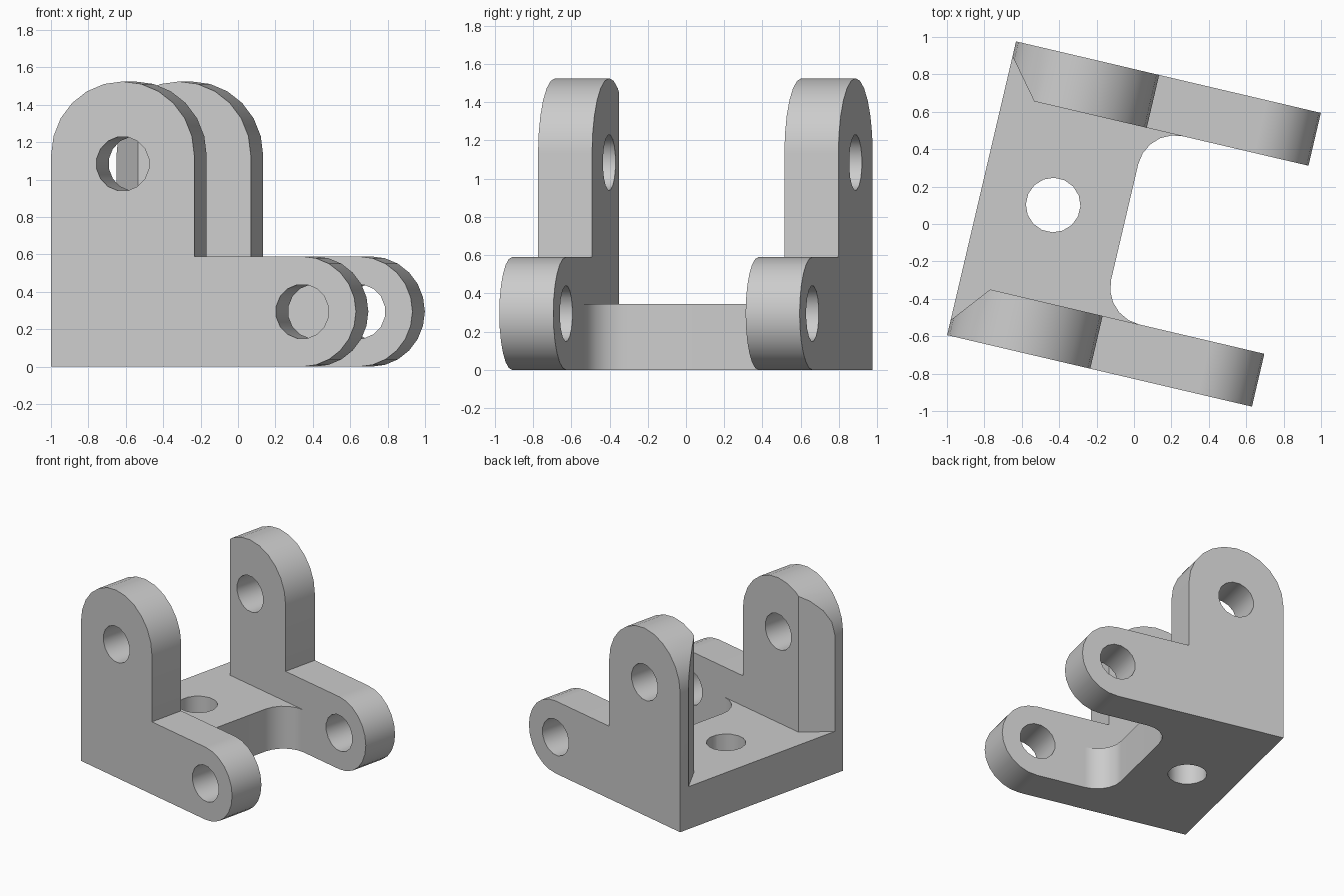
import bpy, bmesh
from math import sin, cos, pi, radians
from mathutils import Matrix, Vector

cube = bpy.data.objects.get("Cube")
if cube:
    bpy.data.objects.remove(cube, do_unlink=True)

# Main sizes, measured along the bracket's own length and width
LENGTH, WIDTH, WALL = 1.674, 1.613, 0.29
BASE_H, TALL_W, TALL_H, LOW_H = 0.345, 0.786, 1.525, 0.59
HOLE_R, FILLET = 0.146, 0.2
X0, Y0 = -LENGTH / 2, -WIDTH / 2

grey = bpy.data.materials.new("plain grey")
grey.use_nodes = True
grey.diffuse_color = (0.6, 0.6, 0.6, 1)
grey.node_tree.nodes["Principled BSDF"].inputs["Base Color"].default_value = (0.6, 0.6, 0.6, 1)


def arc(cx, cy, r, start, end, steps):
    angles = [radians(start + (end - start) * i / steps) for i in range(steps + 1)]
    return [(cx + r * cos(a), cy + r * sin(a)) for a in angles]


def prism(name, outline, low, high, upright=False):
    """Extrude an outline along z, or along y when upright."""
    bm = bmesh.new()
    place = (lambda p: (p[0], low, p[1])) if upright else (lambda p: (p[0], p[1], low))
    face = bm.faces.new([bm.verts.new(place(p)) for p in outline])
    move = Vector((0, high - low, 0)) if upright else Vector((0, 0, high - low))
    grown = bmesh.ops.extrude_face_region(bm, geom=[face])["geom"]
    bmesh.ops.translate(bm, vec=move, verts=[g for g in grown if isinstance(g, bmesh.types.BMVert)])
    bmesh.ops.recalc_face_normals(bm, faces=bm.faces)
    mesh = bpy.data.meshes.new(name)
    bm.to_mesh(mesh)
    bm.free()
    mesh.materials.append(grey)
    obj = bpy.data.objects.new(name, mesh)
    bpy.context.collection.objects.link(obj)
    return obj


def combine(target, other, operation):
    mod = target.modifiers.new(operation.lower(), "BOOLEAN")
    mod.operation, mod.solver, mod.object = operation, "EXACT", other
    bpy.context.view_layer.objects.active = target
    bpy.ops.object.modifier_apply(modifier=mod.name)
    bpy.data.objects.remove(other, do_unlink=True)


def hole(cx, cy):
    return arc(cx, cy, HOLE_R, 11.25, 348.75, 15)


# Side arm outline: tall rounded lug at the back, low rounded lug in front
tall_r, low_r = TALL_W / 2, LOW_H / 2
low_x = X0 + LENGTH - low_r
arm_outline = ([(X0, 0)] + arc(low_x, low_r, low_r, -90, 90, 12)
               + [(X0 + TALL_W, LOW_H)]
               + arc(X0 + tall_r, TALL_H - tall_r, tall_r, 0, 180, 12))


def make_arm(name, side):
    outer, inner = side * -Y0, side * (-Y0 - WALL)
    low, high = sorted((outer, inner))
    arm = prism(name, arm_outline, low, high, upright=True)
    for cx, cz in ((X0 + tall_r, 1.085), (low_x, low_r)):
        combine(arm, prism("pin_hole", hole(cx, cz), low - 0.1, high + 0.1, True), "DIFFERENCE")
    # Slanted cut on the inner end of the tall lug, above the base
    start, end = Vector((X0, side * (-Y0 - 0.082))), Vector((X0 + 0.168, inner))
    reach = (end - start) * 0.5
    wedge = [start - reach, end + reach, (X0 - 0.1, (end + reach).y)]
    combine(arm, prism("slant_cut", wedge, BASE_H, 2), "DIFFERENCE")
    return arm


# Base plate with filleted inside corners, running into both arms
edge, t = X0 + TALL_W, -Y0 - WALL
deep = t + WALL / 2
base_outline = ([(X0, -deep), (edge + FILLET, -deep)]
                + arc(edge + FILLET, -t + FILLET, FILLET, 270, 180, 5)
                + arc(edge + FILLET, t - FILLET, FILLET, 180, 90, 5)
                + [(edge + FILLET, deep), (X0, deep)])
bracket = prism("bracket", base_outline, 0, BASE_H)
combine(bracket, prism("base_hole", hole(X0 + tall_r, 0), -0.1, 0.6), "DIFFERENCE")
for name, side in (("right_arm", -1), ("left_arm", 1)):
    combine(bracket, make_arm(name, side), "UNION")

# Turn the whole bracket and smooth its rounded faces
bracket.data.transform(Matrix.Rotation(radians(-13.2), 4, "Z"))
bpy.ops.object.select_all(action="DESELECT")
bracket.select_set(True)
bpy.context.view_layer.objects.active = bracket
bpy.ops.object.shade_smooth_by_angle(angle=radians(30))
weighted = bracket.modifiers.new("flat_face_normals", "WEIGHTED_NORMAL")
weighted.keep_sharp = True
